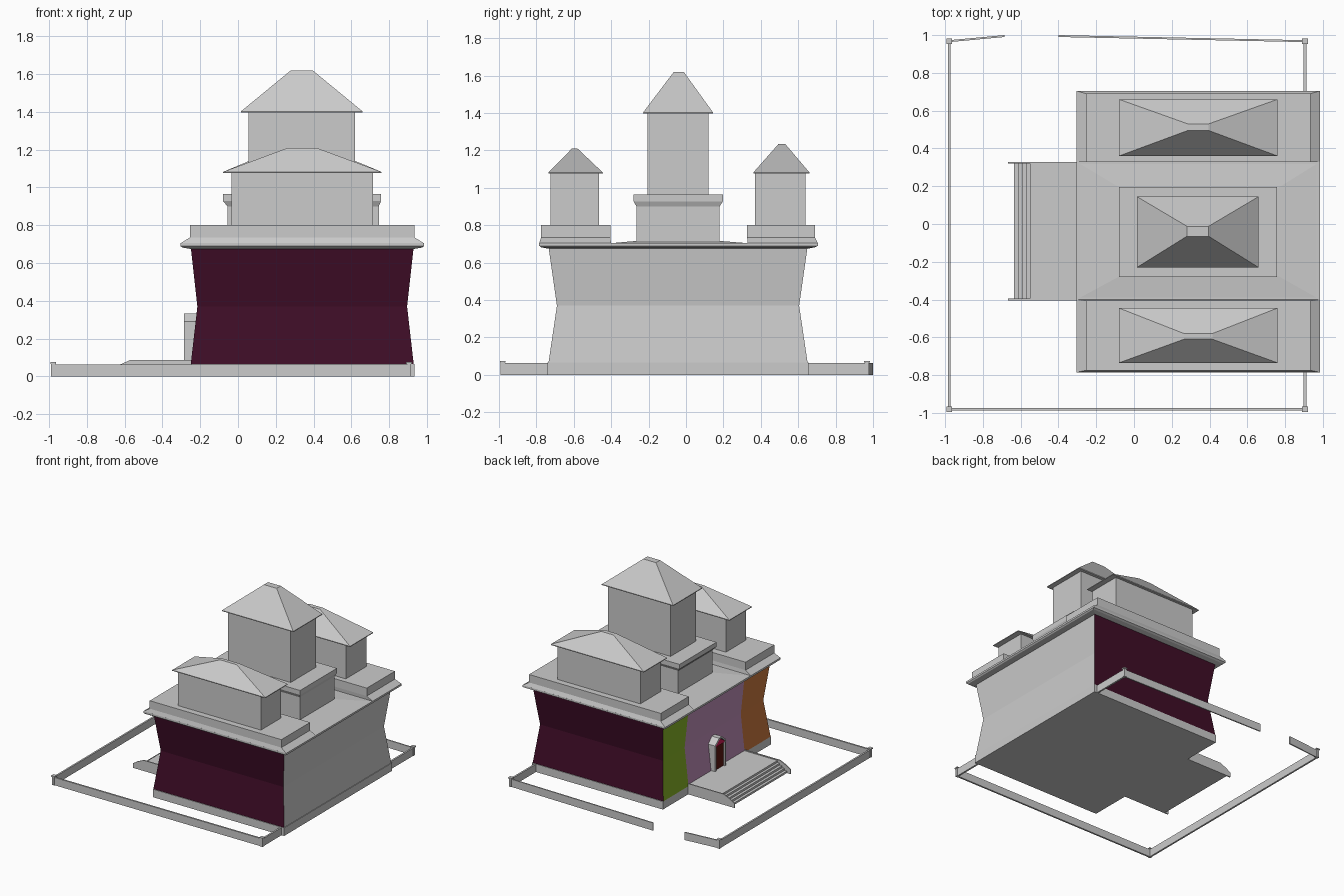
import bpy, bmesh, math
from mathutils import Vector

if "Cube" in bpy.data.objects:
    bpy.data.objects.remove(bpy.data.objects["Cube"])


def mat(name, rgb):
    m = bpy.data.materials.new(name)
    m.diffuse_color = (*rgb, 1)
    m.use_nodes = True
    m.node_tree.nodes["Principled BSDF"].inputs["Base Color"].default_value = m.diffuse_color
    return m


def make(name, verts, faces, material=None):
    me = bpy.data.meshes.new(name)
    me.from_pydata(verts, [], faces)
    bm = bmesh.new()
    bm.from_mesh(me)
    bmesh.ops.recalc_face_normals(bm, faces=bm.faces)
    bm.to_mesh(me)
    bm.free()
    if material:
        me.materials.append(material)
    ob = bpy.data.objects.new(name, me)
    bpy.context.collection.objects.link(ob)
    return ob


def loft(name, rings, material=None):
    """Closed solid through stacked rectangles (x0, x1, y0, y1, z)."""
    v, f = [], []
    for x0, x1, y0, y1, z in rings:
        v += [(x0, y0, z), (x1, y0, z), (x1, y1, z), (x0, y1, z)]
    for r in range(len(rings) - 1):
        for i in range(4):
            a, b = r * 4 + i, r * 4 + (i + 1) % 4
            f.append((a, b, b + 4, a + 4))
    n = len(v)
    f += [(3, 2, 1, 0), (n - 4, n - 3, n - 2, n - 1)]
    return make(name, v, f, material)


def box(name, x0, x1, y0, y1, z0, z1, material=None):
    return loft(name, [(x0, x1, y0, y1, z0), (x0, x1, y0, y1, z1)], material)


def prism(name, profile, axis, a, b, material=None):
    """Profile extruded along x (points y,z) or y (points x,z)."""
    put = (lambda p, t: (t, *p)) if axis == 'x' else (lambda p, t: (p[0], t, p[1]))
    n = len(profile)
    v = [put(p, a) for p in profile] + [put(p, b) for p in profile]
    f = [(i, (i + 1) % n, (i + 1) % n + n, i + n) for i in range(n)]
    f += [tuple(range(n))[::-1], tuple(range(n, 2 * n))]
    return make(name, v, f, material)


maroon = mat("maroon", (.05, .004, .02))
green = mat("green", (.24, .45, .02))
pink = mat("pink", (.52, .27, .48))
orange = mat("orange", (.6, .19, .05))
brown = mat("brown", (.1, .008, .005))
crimson = mat("crimson", (.6, .01, .09))

# Plinth
box("plinth", -.25, .935, -.74, .655, 0, .065)

# Walls pinched at mid height; each panel is (x, y) edge at the ends and at the waist
X0, X1, Y0, Y1 = -.25, .93, -.735, .65
x0, x1, y0, y1 = -.215, .895, -.69, .605
panels = [
    ("front_wall", (X0, Y0), (X1, Y0), (x0, y0), (x1, y0), maroon),
    ("right_wall", (X1, Y0), (X1, Y1), (x1, y0), (x1, y1), None),
    ("back_wall", (X1, Y1), (X0, Y1), (x1, y1), (x0, y1), maroon),
    ("left_wall_rear", (X0, Y1), (X0, .325), (x0, y1), (x0, .325), green),
    ("left_wall_middle", (X0, .325), (X0, -.4), (x0, .325), (x0, -.4), pink),
    ("left_wall_fore", (X0, -.4), (X0, Y0), (x0, -.4), (x0, y0), orange),
]
for name, a, b, wa, wb, m in panels:
    v = [(*a, .065), (*b, .065), (*wa, .37), (*wb, .37), (*a, .685), (*b, .685)]
    me = make(name, v, [(0, 1, 3, 2), (2, 3, 5, 4)], m).data
    centre = Vector((.34, -.04, .37))
    for p in me.polygons:
        if p.normal.dot(p.center - centre) < 0:
            p.flip()

# Cornice and low middle roof
loft("cornice", [(-.255, .935, -.74, .655, .675), (-.295, .975, -.775, .69, .682),
                 (-.305, .985, -.785, .705, .69), (-.305, .985, -.785, .705, .705)])
loft("middle_roof", [(-.305, .985, -.4, .33, .704), (-.055, .745, -.265, .18, .716)])


def hip_roof(name, ex0, ex1, ey0, ey1, z, rx0, rx1, ry0, ry1, top):
    loft(name, [(ex0, ex1, ey0, ey1, z - .006), (ex0, ex1, ey0, ey1, z), (rx0, rx1, ry0, ry1, top)])


# Wings: sloped skirt, parapet base, pavilion and hip roof
loft("front_wing_base", [(-.305, .985, -.785, -.4, .704), (-.255, .935, -.775, -.405, .735),
                         (-.255, .935, -.775, -.405, .8)])
loft("rear_wing_base", [(-.305, .985, .33, .705, .704), (-.255, .935, .327, .69, .735),
                        (-.255, .935, .327, .69, .8)])
box("front_pavilion", -.035, .715, -.725, -.465, .79, 1.08)
box("rear_pavilion", -.035, .715, .37, .64, .79, 1.08)
hip_roof("front_pavilion_roof", -.08, .76, -.735, -.445, 1.082, .265, .415, -.61, -.58, 1.21)
hip_roof("rear_pavilion_roof", -.08, .76, .36, .66, 1.082, .285, .395, .495, .53, 1.235)

# Central tower: flared lower block, shaft and hip roof
loft("tower_base", [(-.055, .745, -.265, .18, .70), (-.055, .745, -.265, .18, .9),
                    (-.08, .757, -.28, .197, .928), (-.08, .757, -.28, .197, .965)])
box("tower_shaft", .055, .62, -.205, .12, .95, 1.4)
hip_roof("tower_roof", .015, .66, -.23, .145, 1.402, .28, .395, -.065, -.012, 1.62)

# Terrace with steps and side cheeks
steps = [(-.25, 0), (-.635, 0), (-.635, .016), (-.613, .016), (-.613, .032), (-.592, .032),
         (-.592, .048), (-.57, .048), (-.57, .064), (-.55, .064), (-.55, .08), (-.25, .08)]
prism("terrace_steps", steps, 'y', -.4, .325)
cheek = [(-.25, 0), (-.668, 0), (-.668, .035), (-.63, .06), (-.57, .087), (-.25, .087)]
for i, y in enumerate((-.404, .32)):
    prism(f"step_cheek_{i + 1}", cheek, 'y', y, y + .009)

# Doorway with gabled hood
dy, w = -.04, .072
for i, s in enumerate((-1, 1)):
    a, b = sorted((dy + s * w, dy + s * (w - .018)))
    box(f"door_jamb_{i + 1}", -.285, -.2, a, b, .08, .275)
box("door", -.272, -.2, dy - w + .018, dy + w - .018, .08, .275, brown)
gable = [(dy - w + .012, .272), (dy + w - .012, .272), (dy + w - .012, .285), (dy, .322), (dy - w + .012, .285)]
prism("door_gable", gable, 'x', -.28, -.2, crimson)
hood = [(dy - w, .272), (dy - w, .29), (dy - .02, .334), (dy + .02, .334), (dy + w, .29), (dy + w, .272),
        (dy + w - .012, .272), (dy + w - .012, .284), (dy + .015, .322), (dy - .015, .322),
        (dy - w + .012, .284), (dy - w + .012, .272)]
prism("door_hood", hood, 'x', -.285, -.2)


# Low boundary wall with corner posts and splayed gateway at the back
def wall(name, p, q, t=.014, h=.063):
    p, q = Vector(p), Vector(q)
    d = (q - p).normalized()
    n = Vector((-d.y, d.x)) * t / 2
    c = [p + n, q + n, q - n, p - n]
    v = [(k.x, k.y, z) for z in (0, h) for k in c]
    make(name, v, [(0, 1, 2, 3), (4, 5, 6, 7)] + [(i, (i + 1) % 4, (i + 1) % 4 + 4, i + 4) for i in range(4)])


L, R, F, B = -.978, .905, -.98, .968
wall("fence_left", (L, F), (L, B))
wall("fence_front", (L, F), (R, F))
wall("fence_right_fore", (R, F), (R, -.73))
wall("fence_right_rear", (R, .65), (R, B))
wall("fence_back_short", (L, B), (-.685, .995), .01)
wall("fence_back_long", (R, B), (-.4, .995), .01)
for i, (x, y) in enumerate(((L, F), (R, F), (L, B), (R, B))):
    box(f"fence_post_{i + 1}", x - .011, x + .011, y - .011, y + .011, 0, .066)
    box(f"post_cap_{i + 1}", x - .015, x + .015, y - .015, y + .015, .066, .075)
